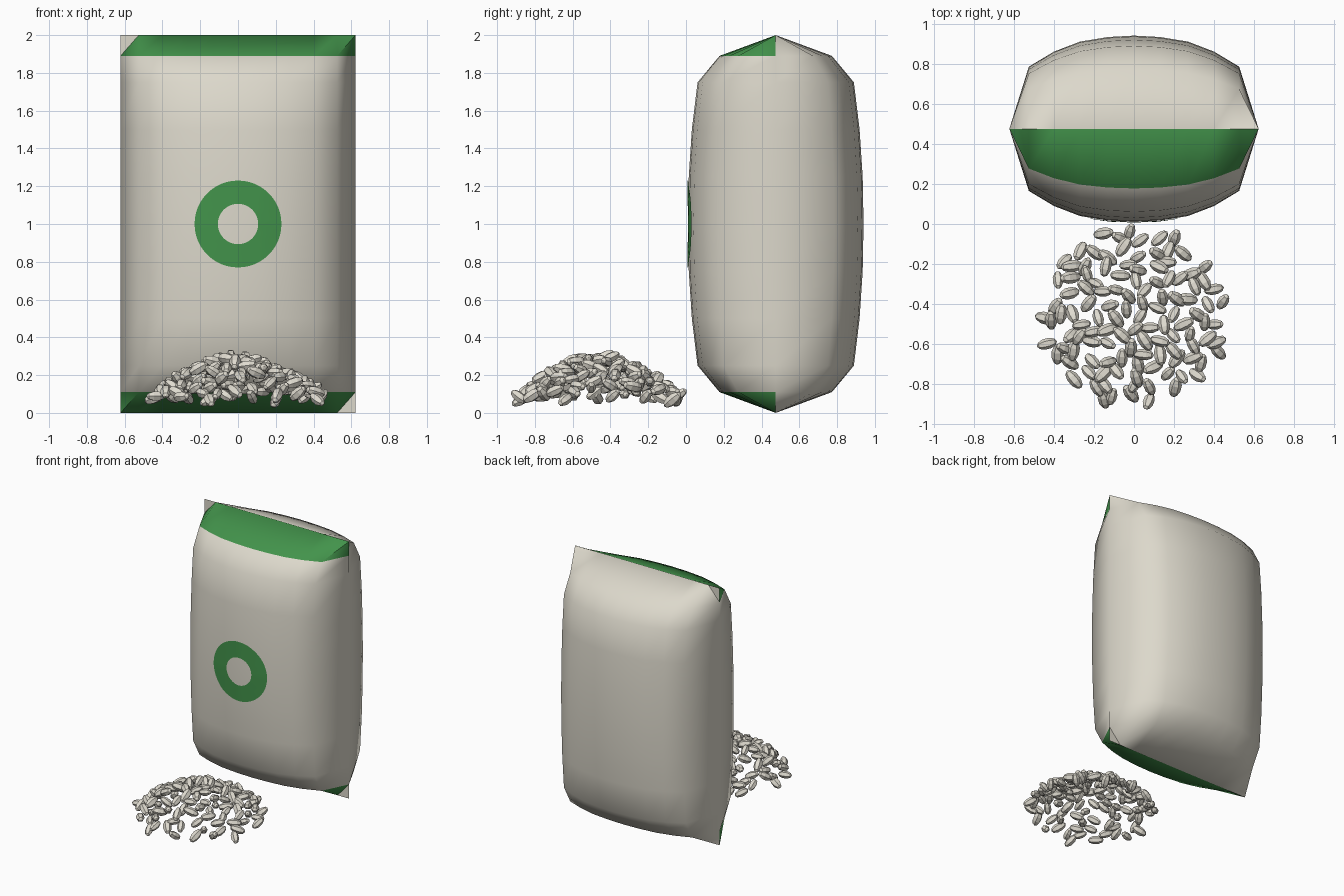
import bpy, bmesh, math, random
from mathutils import Matrix, Euler

if "Cube" in bpy.data.objects:
    bpy.data.objects.remove(bpy.data.objects["Cube"])

random.seed(4)


def material(name, rgb):
    m = bpy.data.materials.new(name)
    m.diffuse_color = (*rgb, 1)
    m.use_nodes = True
    m.node_tree.nodes["Principled BSDF"].inputs["Base Color"].default_value = m.diffuse_color
    return m


beige = material("sack beige", (0.72, 0.69, 0.60))
green = material("label green", (0.055, 0.29, 0.07))
cream = material("grain cream", (0.74, 0.71, 0.63))


def finish(bm, name, mats):
    me = bpy.data.meshes.new(name)
    bm.to_mesh(me)
    bm.free()
    ob = bpy.data.objects.new(name, me)
    bpy.context.collection.objects.link(ob)
    for m in mats:
        me.materials.append(m)
    return ob


def smooth(ob, angle):
    bpy.ops.object.select_all(action='DESELECT')
    ob.select_set(True)
    bpy.context.view_layer.objects.active = ob
    bpy.ops.object.shade_smooth_by_angle(angle=math.radians(angle))


# Pillow profile: depth across the width times a fullness up the height
SEAM = 0.475
half_x = [(0, 0.465), (0.13, 0.458), (0.27, 0.435), (0.40, 0.385), (0.525, 0.31), (0.622, 0)]
half_z = [(0, 1), (0.25, 0.99), (0.5, 0.955), (0.75, 0.89), (0.88, 0.64), (1, 0)]


def mirrored(half):
    return [(-a, b) for a, b in reversed(half[1:])] + half


def lerp(half, t):
    t = abs(t)
    for (a, fa), (b, fb) in zip(half, half[1:]):
        if t <= b:
            return fa + (fb - fa) * (t - a) / (b - a)
    return 0


# Sack: front and back shells sharing the seam, green bands at the front ends
cols, rows = mirrored(half_x), mirrored(half_z)
n = len(cols) - 1
bm = bmesh.new()
seam = {}
for side in (-1, 1):
    grid = {}
    for i, (x, f) in enumerate(cols):
        for j, (z, g) in enumerate(rows):
            edge = i in (0, n) or j in (0, n)
            if edge and (i, j) in seam:
                grid[i, j] = seam[i, j]
                continue
            z2 = 1 + z + (0.01 if abs(z) == 0.88 and z > 0 else -0.01 if abs(z) == 0.88 else 0)
            v = grid[i, j] = bm.verts.new((x, SEAM + side * f * g, z2))
            if edge:
                seam[i, j] = v
    for i in range(n):
        for j in range(n):
            a, b, c, d = grid[i, j], grid[i+1, j], grid[i+1, j+1], grid[i, j+1]
            corner = i in (0, n-1) and j in (0, n-1)
            polys = [(a, b, c), (a, c, d)] if corner else [(a, b, c, d)]
            for p in polys:
                if side == 1:
                    p = p[::-1]
                flat = all(v in seam.values() for v in p)
                if flat and side == -1:
                    continue        # flat corner ears belong to the back shell
                face = bm.faces.new(p)
                if side == -1 and j in (0, n-1):
                    face.material_index = 1
smooth(finish(bm, "sack", [beige, green]), 50)

# Ring emblem: thin band laid over the front of the sack
bm = bmesh.new()
SEG = 48
rings = []
for r in (0.107, 0.148, 0.189, 0.23):
    ring = []
    for k in range(SEG):
        a = 2 * math.pi * k / SEG
        x, z = r * math.cos(a), r * math.sin(a)
        ring.append(bm.verts.new((x, SEAM - lerp(half_x, x) * lerp(half_z, z) - 0.005, 1 + z)))
    rings.append(ring)
for p, q in zip(rings, rings[1:]):
    for k in range(SEG):
        m = (k + 1) % SEG
        bm.faces.new((p[k], q[k], q[m], p[m]))
smooth(finish(bm, "ring_emblem", [green]), 40)

# Grain pile: faceted grains scattered over a low dome in front of the sack
bm = bmesh.new()
COUNT = 118
for k in range(COUNT):
    t = math.sqrt((k + 0.5) / COUNT)
    a = k * 2.39996 + random.uniform(-0.1, 0.1)
    x, y = 0.465 * t * math.cos(a), 0.44 * t * math.sin(a)
    z = 0.295 - 0.225 * t ** 1.8 + random.uniform(-0.015, 0.015)
    rot = Euler((0, math.pi / 2 + random.uniform(-0.7, 0.7), random.uniform(0, 2 * math.pi)))
    size = random.uniform(0.9, 1.1)
    mat = (Matrix.Translation((x, y - 0.46, z)) @ rot.to_matrix().to_4x4()
           @ Matrix.Diagonal((0.029 * size, 0.029 * size, 0.054 * size, 1)))
    bmesh.ops.create_uvsphere(bm, u_segments=6, v_segments=5, radius=1, matrix=mat)
finish(bm, "grain_pile", [cream])
